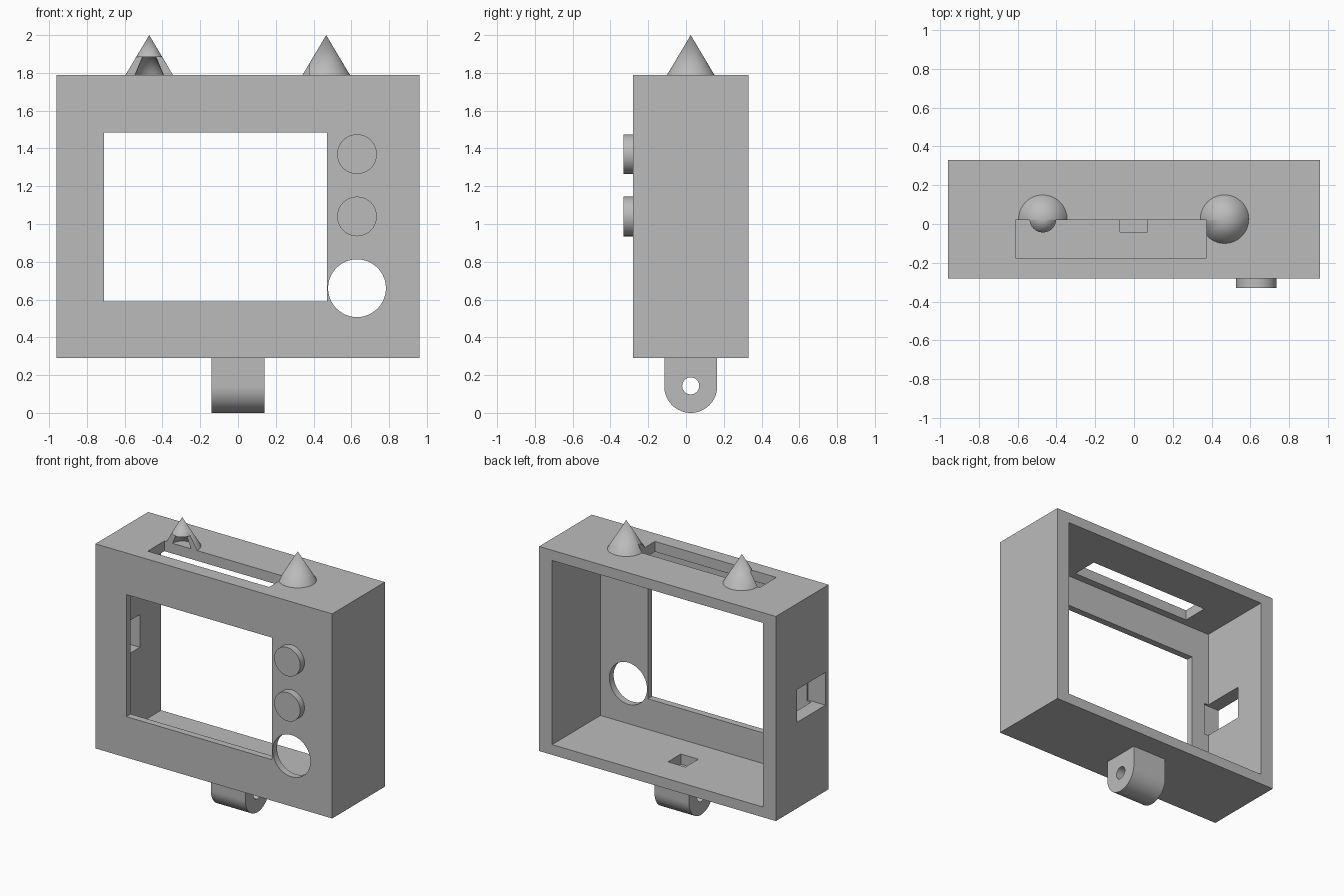
import bpy, math

if "Cube" in bpy.data.objects:
    bpy.data.objects.remove(bpy.data.objects["Cube"], do_unlink=True)

grey = bpy.data.materials.new("plain grey")
grey.use_nodes = True
grey.diffuse_color = (0.5, 0.5, 0.5, 1)
grey.node_tree.nodes["Principled BSDF"].inputs["Base Color"].default_value = (0.5, 0.5, 0.5, 1)


def finish(name):
    ob = bpy.context.object
    ob.name = name
    ob.data.materials.append(grey)
    bpy.ops.object.transform_apply(location=True, rotation=True, scale=True)
    return ob


def box(name, x, y, z):
    """Box from its (low, high) extents on each axis."""
    spans = (x, y, z)
    bpy.ops.mesh.primitive_cube_add(size=1, location=[(a + b) / 2 for a, b in spans])
    bpy.context.object.scale = [b - a for a, b in spans]
    return finish(name)


def rod(name, radius, length, centre, axis):
    """Cylinder lying along the x or y axis."""
    turn = (0, math.pi / 2, 0) if axis == "x" else (math.pi / 2, 0, 0)
    bpy.ops.mesh.primitive_cylinder_add(vertices=64, radius=radius, depth=length,
                                        location=centre, rotation=turn)
    return finish(name)


def cone(name, radius, x, y, low, high):
    bpy.ops.mesh.primitive_cone_add(vertices=64, radius1=radius, radius2=0,
                                    depth=high - low, location=(x, y, (low + high) / 2))
    return finish(name)


def combine(ob, other, operation="DIFFERENCE"):
    """Apply a boolean and discard the helper."""
    mod = ob.modifiers.new("cut", "BOOLEAN")
    mod.operation = operation
    mod.solver = "EXACT"
    mod.object = other
    bpy.context.view_layer.objects.active = ob
    bpy.ops.object.modifier_apply(modifier=mod.name)
    bpy.data.objects.remove(other, do_unlink=True)


def smooth(ob):
    bpy.ops.object.select_all(action="DESELECT")
    ob.select_set(True)
    bpy.context.view_layer.objects.active = ob
    bpy.ops.object.shade_smooth_by_angle(angle=math.radians(30))


MID = 0.025            # depth line shared by the cones and the lug
BASE, TOP = 0.29, 1.79
SLOT = ((-0.61, 0.375), (-0.175, 0.02), (1.6, 1.885))

# Open-backed case
case = box("case", (-0.96, 0.96), (-0.28, 0.33), (BASE, TOP))
combine(case, box("cavity", (-0.855, 0.855), (-0.23, 0.6), (0.365, 1.715)))
combine(case, box("screen_opening", (-0.71, 0.47), (-0.4, -0.1), (0.59, 1.485)))
combine(case, rod("dial_opening", 0.153, 0.2, (0.63, -0.26, 0.66), "y"))
combine(case, box("top_slot", *SLOT))
combine(case, box("side_port", (-1.1, -0.82), (-0.245, 0.085), (0.92, 1.16)))
combine(case, box("floor_port", (-0.072, 0.07), (-0.04, 0.11), (0.2, 0.5)))
smooth(case)

# Hollow cones on the roof, trimmed by the slot
for name, x in (("right_cone", -0.47), ("left_cone", 0.467)):
    spike = cone(name, 0.125, x, MID, TOP, 2.0)
    combine(spike, cone("hollow", 0.079, x, MID, TOP - 0.01, 1.97))
    combine(spike, box("trim", *SLOT))
    smooth(spike)

# Round buttons
for name, z in (("upper_button", 1.37), ("lower_button", 1.04)):
    smooth(rod(name, 0.105, 0.052, (0.63, -0.304, z), "y"))

# Mounting lug with a rounded end and a pin hole
lug = box("mounting_lug", (-0.14, 0.14), (MID - 0.14, MID + 0.14), (0.14, BASE))
combine(lug, rod("lug_round", 0.14, 0.28, (0, MID, 0.14), "x"), "UNION")
combine(lug, rod("pin_hole", 0.045, 0.5, (0, MID, 0.143), "x"))
smooth(lug)
